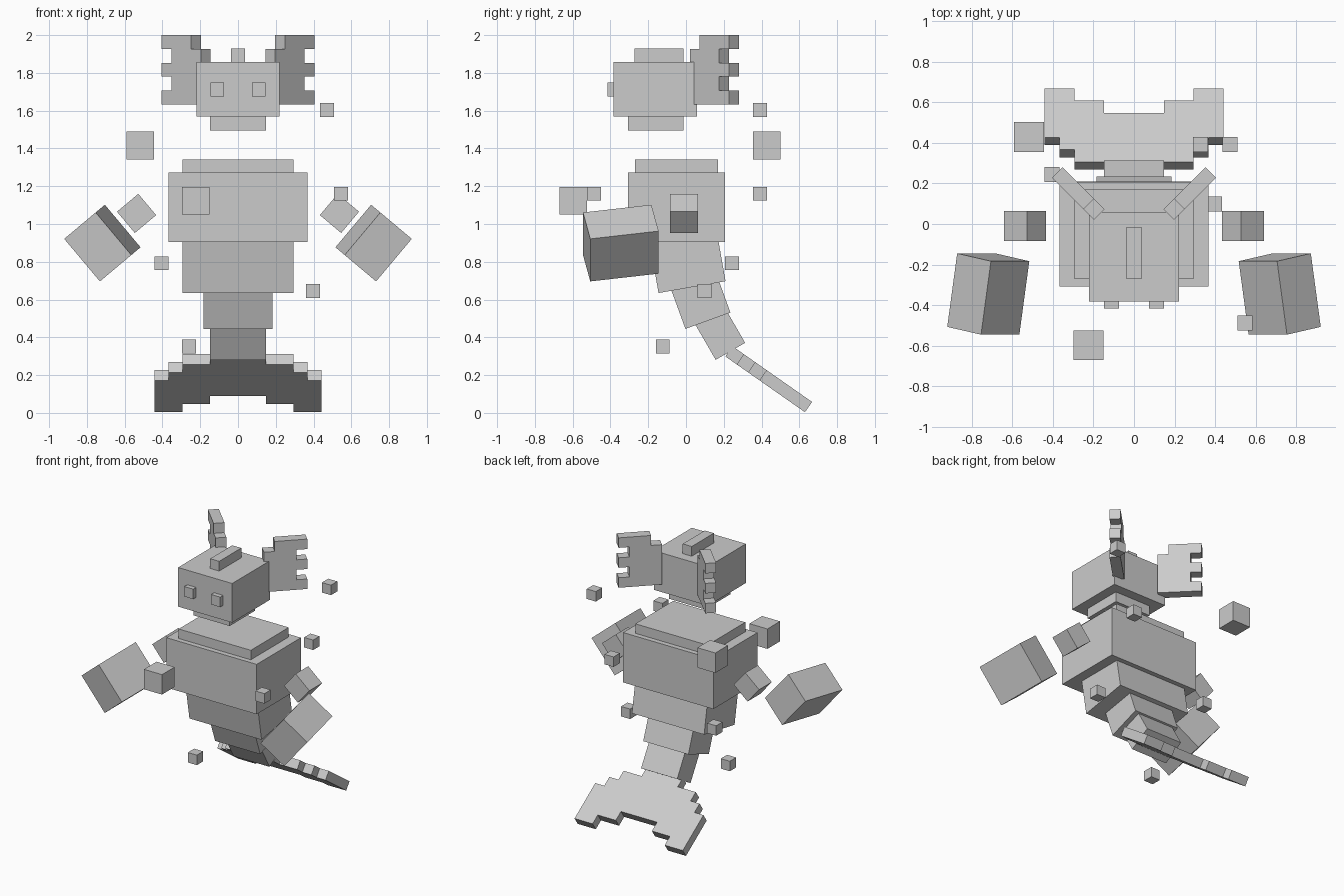
import bpy
import bmesh
from math import radians, sin, cos
from mathutils import Matrix, Vector

if "Cube" in bpy.data.objects:
    bpy.data.objects.remove(bpy.data.objects["Cube"], do_unlink=True)

U = 0.0735  # block unit

grey = bpy.data.materials.new("plain_grey")
grey.use_nodes = True
grey.diffuse_color = (0.6, 0.6, 0.6, 1)
grey.node_tree.nodes["Principled BSDF"].inputs["Base Color"].default_value = (0.6, 0.6, 0.6, 1)


def finish(bm, name):
    bmesh.ops.recalc_face_normals(bm, faces=bm.faces)
    mesh = bpy.data.meshes.new(name)
    bm.to_mesh(mesh)
    bm.free()
    mesh.materials.append(grey)
    obj = bpy.data.objects.new(name, mesh)
    bpy.context.collection.objects.link(obj)
    return obj


def frame(origin, a, b, c):
    """Matrix with the given origin and axes."""
    m = Matrix((a, b, c)).transposed().to_4x4()
    m.translation = Vector(origin)
    return m


def box(name, centre, units, rot=Matrix.Identity(4)):
    """Block with its size given in units."""
    bm = bmesh.new()
    scale = Matrix.Diagonal((*[n * U for n in units], 1))
    bmesh.ops.create_cube(bm, size=1, matrix=Matrix.Translation(centre) @ rot @ scale)
    return finish(bm, name)


def plate(name, outline, thickness, matrix):
    """Stepped outline in units, extruded along its local z."""
    bm = bmesh.new()
    face = bm.faces.new([bm.verts.new((u * U, v * U, 0)) for u, v in outline])
    new = bmesh.ops.extrude_face_region(bm, geom=[face])["geom"]
    verts = [g for g in new if isinstance(g, bmesh.types.BMVert)]
    bmesh.ops.translate(bm, verts=verts, vec=(0, 0, thickness))
    bmesh.ops.transform(bm, verts=bm.verts, matrix=matrix)
    return finish(bm, name)


# Head
box("head", (0, -0.162, 1.713), (6, 6, 3.92))
box("head_crest", (0, -0.143, 1.892), (1, 3.5, 1))
box("jaw", (0, -0.16, 1.532), (4, 4, 1))

# Torso
box("collar", (0, -0.05, 1.305), (8, 6, 1))
box("chest", (0, -0.05, 1.088), (10, 7, 5))

# Bent lower body: half width, depth, bottom centre, tilt
segments = [
    ("belly", 8, 4.9, 0.032, 0.666, 10),
    ("upper_tail", 5, 3.45, 0.116, 0.488, 20),
    ("lower_tail", 4, 2.45, 0.235, 0.326, 30),
]
for name, width, depth, y, z, tilt in segments:
    rot = Matrix.Rotation(radians(tilt), 4, "X")
    centre = Vector((0, y, z)) + rot @ Vector((0, 0, 2 * U))
    box(name, centre, (width, depth, 4), rot)

# Tail fin
half = [(0, 0), (2, 0), (2, 1), (4, 1), (4, 2), (5, 2), (5, 3), (6, 3),
        (6, 7), (4, 7), (4, 6), (2, 6), (2, 5), (0, 5)]
outline = half + [(-u, v) for u, v in reversed(half[1:-1])]
s, c = sin(radians(35)), cos(radians(35))
plate("tail_fin", outline, 0.066, frame((0, 0.246, 0.353), (1, 0, 0), (0, c, -s), (0, -s, -c)))

# Paired parts
gill = [(0, 0), (4, 0), (4, 1), (3, 1), (3, 2), (4, 2), (4, 3), (3, 3),
        (3, 4), (4, 4), (4, 5), (1, 5), (1, 4), (0, 4)]
for side, label in ((1, "left"), (-1, "right")):
    box(f"{label}_eye", (side * 0.11, -0.38, 1.713), (1, 1, 1))

    d = cos(radians(45))
    out, normal = Vector((side * d, d, 0)), Vector((side * d, -d, 0))
    start = Vector((side * 0.275, 0.15, 1.633)) - out * 2 * U - normal * U / 2
    plate(f"{label}_gill", gill, U, frame(start, out, (0, 0, 1), normal))

    box(f"{label}_upper_arm", (side * 0.537, -0.01, 1.056), (2, 2, 2),
        Matrix.Rotation(radians(side * 40), 4, "Y"))
    turn = Matrix.Rotation(radians(side * 40), 4, "Y") @ Matrix.Rotation(radians(side * 10), 4, "Z")
    box(f"{label}_hand", (side * 0.718, -0.345, 0.899), (3, 5, 4), turn)

# Floating cubes
for i, pos in enumerate([(-0.517, 0.428, 1.416), (-0.2235, -0.597, 1.123)]):
    box(f"large_floating_cube_{i + 1}", pos, (2, 2, 2))
small = [(0.472, 0.392, 1.603), (0.546, -0.488, 1.16), (0.327, 0.392, 1.16),
         (-0.405, 0.243, 0.792), (0.398, 0.098, 0.645), (-0.26, -0.123, 0.352)]
for i, pos in enumerate(small):
    box(f"small_floating_cube_{i + 1}", pos, (1, 1, 1))
